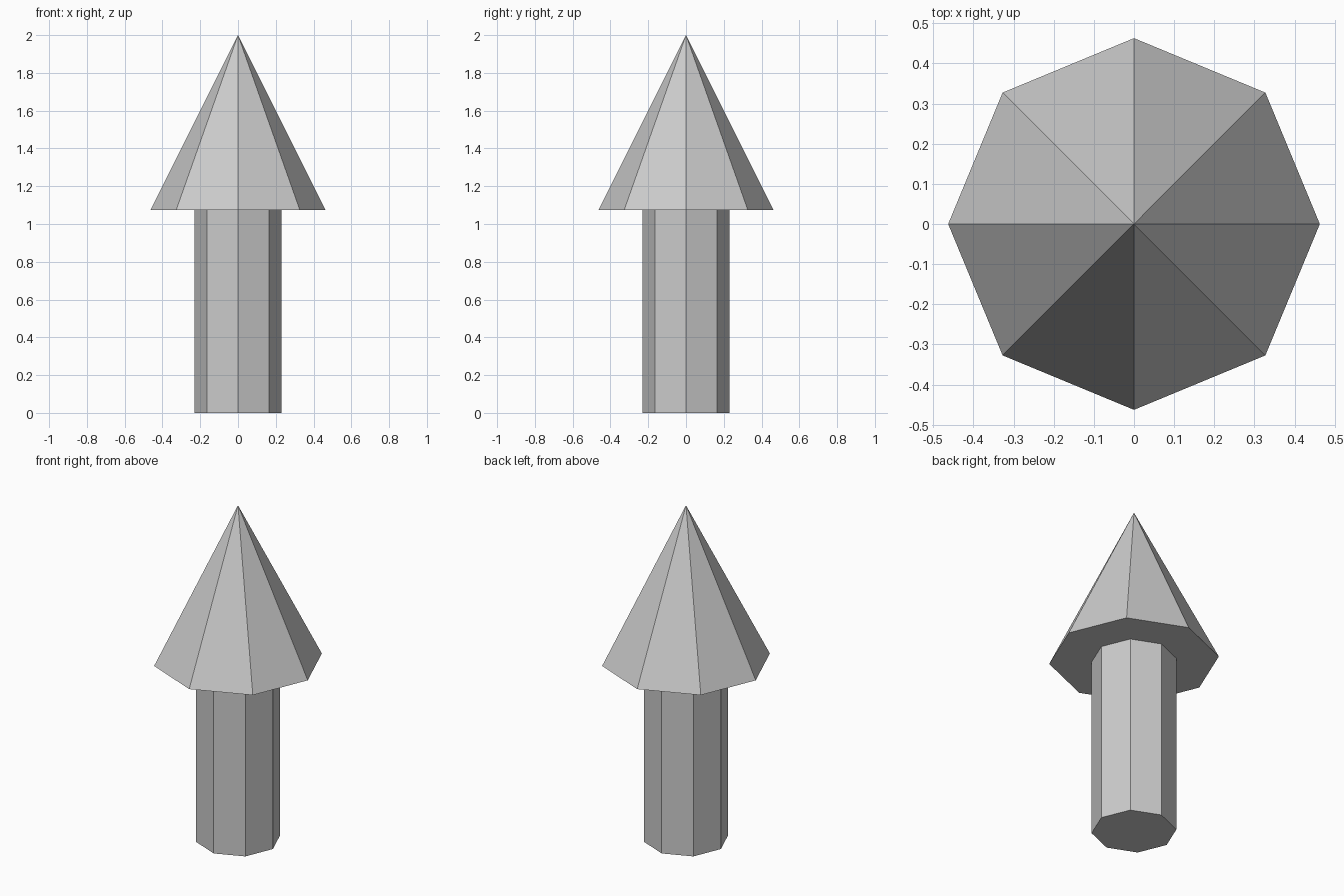
import bpy

if "Cube" in bpy.data.objects:
    bpy.data.objects.remove(bpy.data.objects["Cube"])

SIDES = 8
HEAD_BASE = 1.074
HEIGHT = 2.0
HEAD_RADIUS = 0.463
SHAFT_RADIUS = 0.2315


def tapered(name, r_bottom, r_top, z0, z1):
    """Eight-sided flat-shaded solid between two heights."""
    bpy.ops.mesh.primitive_cone_add(vertices=SIDES, radius1=r_bottom, radius2=r_top,
                                    depth=z1 - z0, location=(0, 0, (z0 + z1) / 2))
    obj = bpy.context.object
    obj.name = name
    return obj


# Straight octagonal shaft
tapered("shaft", SHAFT_RADIUS, SHAFT_RADIUS, 0, HEAD_BASE)

# Pointed octagonal head
tapered("arrow_head", HEAD_RADIUS, 0, HEAD_BASE, HEIGHT)
